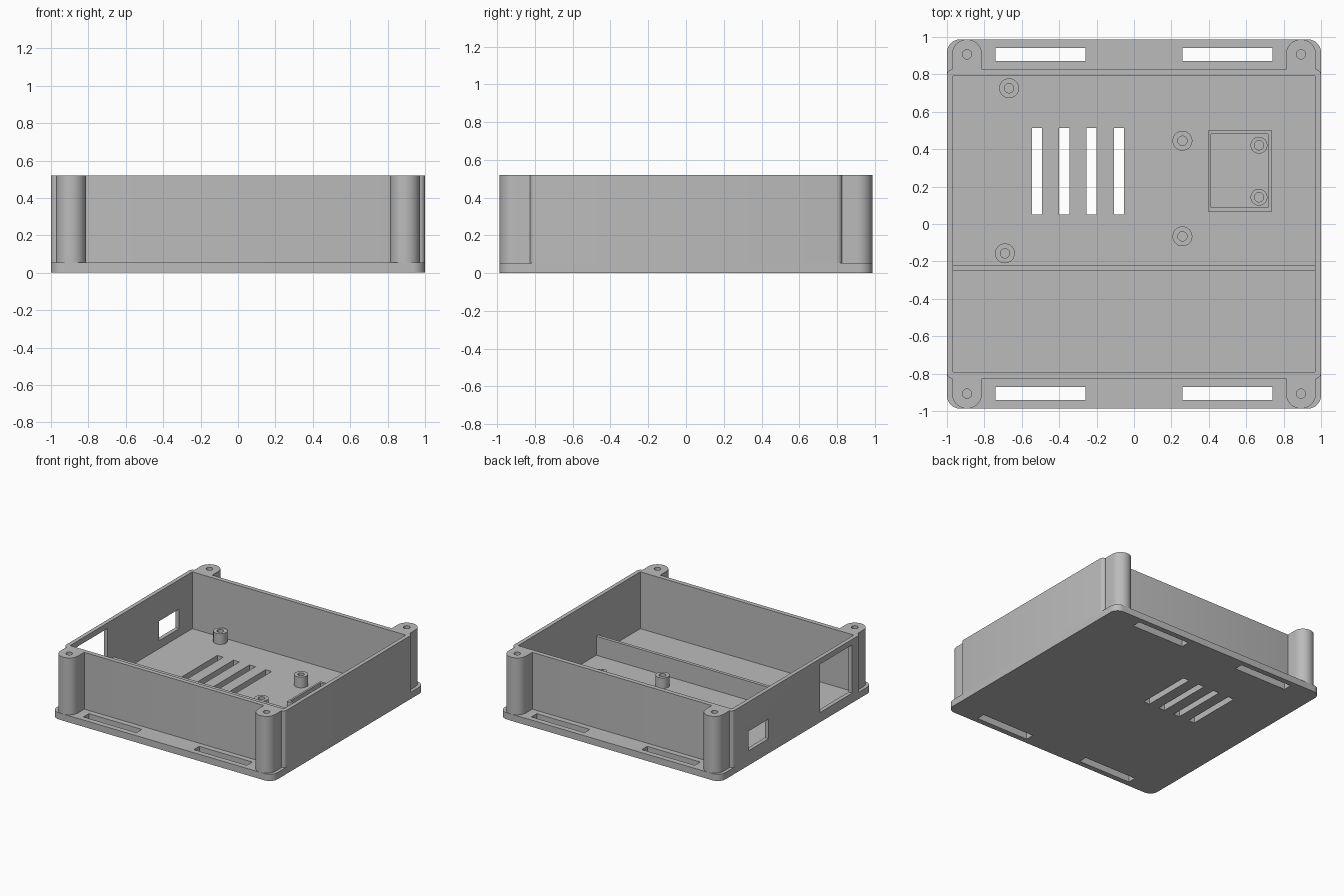
import bpy, bmesh
from math import sin, cos, pi, radians

if "Cube" in bpy.data.objects:
    bpy.data.objects.remove(bpy.data.objects["Cube"], do_unlink=True)

grey = bpy.data.materials.new("plain_grey")
grey.use_nodes = True
grey.diffuse_color = (0.5, 0.5, 0.5, 1)
grey.node_tree.nodes["Principled BSDF"].inputs["Base Color"].default_value = (0.5, 0.5, 0.5, 1)

FLOOR, TOP = 0.055, 0.52
W, D = 1.0, 0.987            # half size of the base
WALL_Y = 0.827               # outer half depth of the walls


def arc(cx, cy, r, a0, a1, n):
    return [(cx + r * cos(a0 + (a1 - a0) * i / n),
             cy + r * sin(a0 + (a1 - a0) * i / n)) for i in range(n + 1)]


def rect(x0, x1, y0, y1):
    return [(x0, y0), (x1, y0), (x1, y1), (x0, y1)]


def rounded(w, d, r, n=8):
    pts = []
    for k, (sx, sy) in enumerate([(1, 1), (-1, 1), (-1, -1), (1, -1)]):
        pts += arc(sx * (w - r), sy * (d - r), r, k * pi / 2, (k + 1) * pi / 2, n)
    return pts


def circle(x, y, r, n=32):
    return arc(x, y, r, 0, 2 * pi, n)[:-1]


def solid(name, prisms):
    """Extrude each (outline, bottom, top) upright into one object."""
    bm = bmesh.new()
    for pts, z0, z1 in prisms:
        face = bm.faces.new([bm.verts.new((x, y, z0)) for x, y in pts])
        ext = bmesh.ops.extrude_face_region(bm, geom=[face], use_keep_orig=True)
        for v in ext["geom"]:
            if isinstance(v, bmesh.types.BMVert):
                v.co.z = z1
    bmesh.ops.recalc_face_normals(bm, faces=bm.faces)
    mesh = bpy.data.meshes.new(name)
    bm.to_mesh(mesh)
    bm.free()
    mesh.materials.append(grey)
    obj = bpy.data.objects.new(name, mesh)
    bpy.context.collection.objects.link(obj)
    return obj


def cut(obj, prisms):
    """Subtract prisms from an object and bake the result."""
    cutter = solid("cutter", prisms)
    cutter.hide_render = True
    mod = obj.modifiers.new("cut", "BOOLEAN")
    mod.operation, mod.solver, mod.object = "DIFFERENCE", "EXACT", cutter
    baked = bpy.data.meshes.new_from_object(
        obj.evaluated_get(bpy.context.evaluated_depsgraph_get()))
    obj.modifiers.clear()
    obj.data = baked
    bpy.data.objects.remove(cutter, do_unlink=True)


def smooth(obj):
    bpy.ops.object.select_all(action="DESELECT")
    obj.select_set(True)
    bpy.context.view_layer.objects.active = obj
    bpy.ops.object.shade_smooth_by_angle(angle=radians(30))


# Base plate with strap slots and vents
base = solid("base_plate", [(rounded(W, D, 0.07), 0, FLOOR)])
slots = []
for s in (-1, 1):
    for t in (-1, 1):
        slots.append((rect(s * 0.5 - 0.24, s * 0.5 + 0.24,
                           t * 0.907 - 0.035, t * 0.907 + 0.035), -0.1, 0.2))
for i in range(4):
    x = -0.519 + i * 0.146
    slots.append((rect(x - 0.027, x + 0.027, 0.052, 0.512), -0.1, 0.2))
cut(base, slots)
smooth(base)

# Surrounding walls with two port openings in the -x side
walls = solid("walls", [(rounded(W, WALL_Y, 0.03, 4), FLOOR, TOP)])
cut(walls, [(rect(-0.967, 0.967, -0.79, 0.79), 0, 1)])
cut(walls, [(rect(-1.1, -0.9, 0.36, 0.62), 0.12, 0.28),
            (rect(-1.1, -0.9, -0.72, -0.305), 0.08, 0.475)])
smooth(walls)

# Four corner screw posts
for sx, x_name in ((-1, "right"), (1, "left")):
    for sy, y_name in ((-1, "front"), (1, "back")):
        outline = arc(0.893, 0.907, 0.08, 0, pi, 24) + [(0.813, 0.80), (0.973, 0.80)]
        post = solid(f"{y_name}_{x_name}_post",
                     [([(sx * x, sy * y) for x, y in outline], FLOOR, TOP)])
        cut(post, [(rect(sx * 0.89 - 0.2, sx * 0.89 + 0.2,
                         sy * 0.71 - 0.1, sy * 0.71 + 0.1), 0, 1),
                   (circle(sx * 0.893, sy * 0.907, 0.025), FLOOR + 0.01, 1)])
        smooth(post)

# Low divider across the inside
solid("divider", [(rect(-0.967, 0.967, -0.248, -0.221), FLOOR, 0.21)])

# Circuit board standoffs
spots = [(-0.668, 0.726), (-0.69, -0.157), (0.259, 0.445),
         (0.259, -0.066), (0.668, 0.421), (0.668, 0.143)]
for i, (x, y) in enumerate(spots):
    r = 0.053 if i < 4 else 0.045
    standoff = solid(f"standoff_{i + 1}", [(circle(x, y, r), FLOOR, 0.142)])
    cut(standoff, [(circle(x, y, 0.025), 0, 1)])
    smooth(standoff)

# Thin frame around the small module
frame = solid("module_frame", [(rect(0.396, 0.738, 0.068, 0.5), FLOOR, 0.1)])
cut(frame, [(rect(0.412, 0.717, 0.088, 0.48), 0, 1)])
